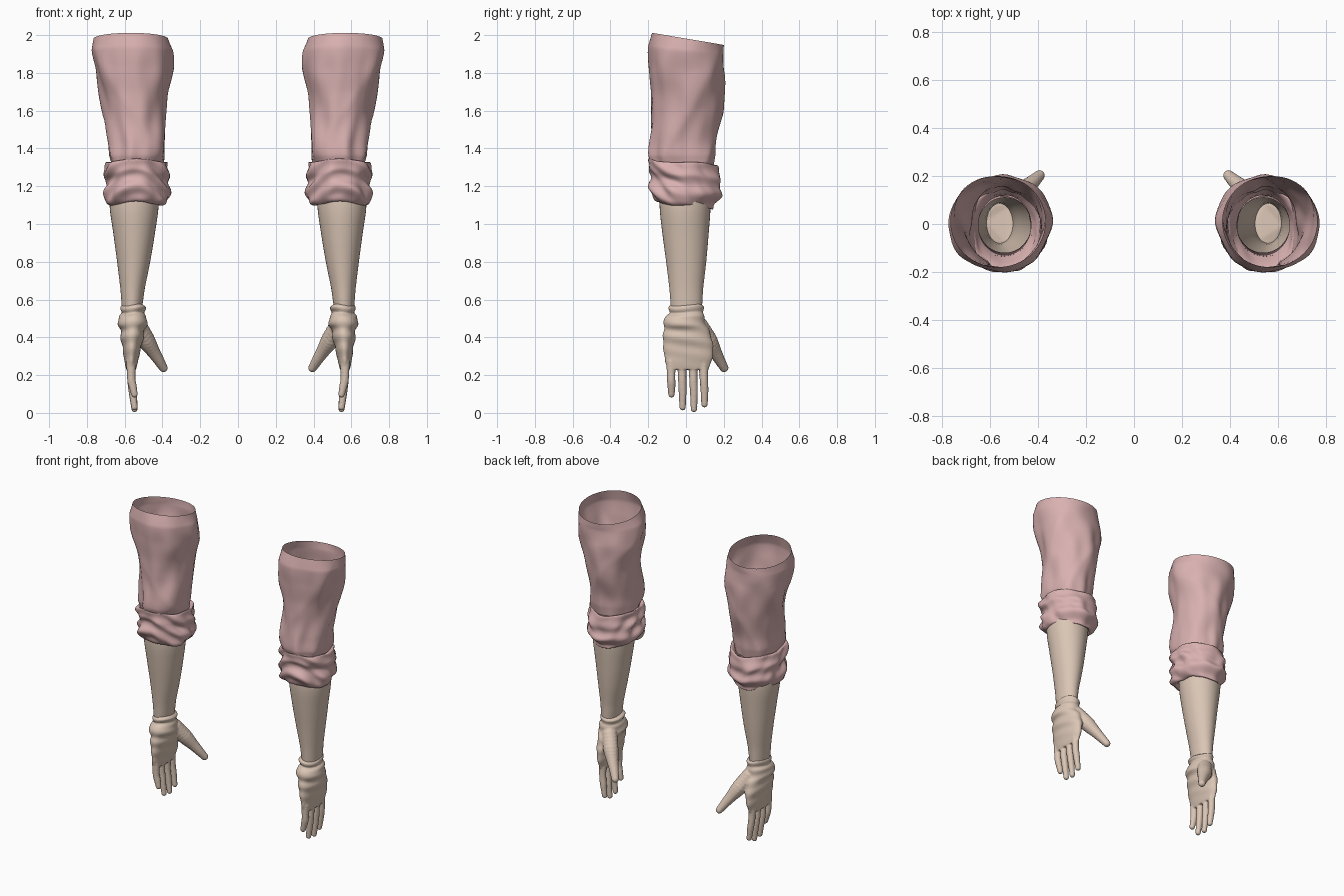
import bpy, bmesh, math
from mathutils import Vector, noise

if "Cube" in bpy.data.objects:
    bpy.data.objects.remove(bpy.data.objects["Cube"], do_unlink=True)


def material(name, rgb):
    mat = bpy.data.materials.new(name)
    mat.use_nodes = True
    mat.diffuse_color = (*rgb, 1)
    mat.node_tree.nodes["Principled BSDF"].inputs["Base Color"].default_value = (*rgb, 1)
    return mat


PINK = material("dusty pink cloth", (0.70, 0.44, 0.44))
SKIN = material("beige skin", (0.70, 0.56, 0.46))


def spline(rows, t):
    """Smooth curve through a list of equally long rows, t from 0 to 1."""
    last = len(rows) - 1
    i = min(int(t * last), last - 1)
    f = t * last - i
    p0, p1, p2, p3 = (rows[min(max(i + k, 0), last)] for k in (-1, 0, 1, 2))
    return [b + f * (c - a + f * (2 * a - 5 * b + 4 * c - d + f * (3 * (b - c) + d - a))) / 2
            if 0 < i < last - 1 else b + f * (c - b)
            for a, b, c, d in zip(p0, p1, p2, p3)]


def loft(bm, side, rows, steps, sides, bend=None, caps=False):
    """Tube through rows of (z, x min, x max, y min, y max), from top to bottom."""
    rings = []
    for s in range(steps + 1):
        z, xa, xb, ya, yb = spline(rows, s / steps)
        ring = []
        for k in range(sides):
            a = math.tau * k / sides
            swell, lift = bend(a, z, s / steps) if bend else (0, 0)
            x = (xa + xb) / 2 + ((xb - xa) / 2 + swell) * math.cos(a)
            y = (ya + yb) / 2 + ((yb - ya) / 2 + swell) * math.sin(a)
            ring.append(bm.verts.new((side * x, y, z + lift)))
        rings.append(ring)
    faces = []
    for upper, lower in zip(rings, rings[1:]):
        for k in range(sides):
            n = (k + 1) % sides
            faces.append(bm.faces.new((upper[k], lower[k], lower[n], upper[n])))
    if caps:
        faces += [bm.faces.new(rings[0]), bm.faces.new(rings[-1][::-1])]
    if side < 0:
        bmesh.ops.reverse_faces(bm, faces=faces)


def beads(bm, side, path, count=16):
    """Tapered digit: a dense string of spheres along rows of (x, y, z, radius)."""
    for i in range(count + 1):
        x, y, z, r = spline(path, i / count)
        ball = bmesh.ops.create_icosphere(bm, subdivisions=2, radius=r)
        bmesh.ops.translate(bm, verts=ball["verts"], vec=(side * x, y, z))


def finish(bm, name, mat, angle=50):
    mesh = bpy.data.meshes.new(name)
    bm.to_mesh(mesh)
    bm.free()
    mesh.materials.append(mat)
    obj = bpy.data.objects.new(name, mesh)
    bpy.context.collection.objects.link(obj)
    bpy.ops.object.select_all(action="DESELECT")
    obj.select_set(True)
    bpy.context.view_layer.objects.active = obj
    bpy.ops.object.shade_smooth_by_angle(angle=math.radians(angle))
    return obj


SLEEVE = [(1.98, .37, .765, -.18, .2), (1.92, .35, .775, -.2, .2),
          (1.8, .35, .755, -.2, .21), (1.68, .365, .73, -.18, .2),
          (1.56, .375, .71, -.18, .185), (1.44, .385, .69, -.195, .165),
          (1.36, .395, .685, -.2, .16), (1.3, .41, .67, -.18, .15)]
CUFF = [(1.25, .43, .65, -.13, .12), (1.31, .4, .67, -.17, .15),
        (1.325, .375, .70, -.19, .165), (1.27, .37, .71, -.195, .18),
        (1.23, .375, .70, -.185, .18), (1.18, .365, .71, -.19, .175),
        (1.12, .37, .70, -.18, .15), (1.1, .41, .67, -.15, .13),
        (1.15, .43, .66, -.13, .115), (1.25, .43, .65, -.12, .11)]
FOREARM = [(1.27, .42, .675, -.135, .125), (1.1, .42, .68, -.14, .13),
           (.95, .44, .66, -.125, .12), (.8, .465, .64, -.105, .107),
           (.65, .495, .622, -.087, .09), (.56, .507, .615, -.08, .085)]
PALM = [(.572, .505, .617, -.082, .087), (.56, .485, .623, -.092, .097),
        (.545, .49, .62, -.09, .095), (.53, .5, .612, -.087, .09),
        (.51, .485, .632, -.11, .095), (.47, .48, .635, -.118, .105),
        (.44, .495, .622, -.118, .12), (.4, .5, .622, -.122, .135),
        (.34, .515, .61, -.12, .145), (.28, .527, .603, -.112, .138),
        (.23, .54, .592, -.1, .12)]
# Each finger: y at the knuckle, y at the tip, tip height
FINGERS = [(-.08, -.077, .08), (-.022, -.018, .012), (.036, .042, .003), (.092, .098, .028)]
THUMB = [(.53, .07, .46, .05), (.49, .115, .39, .05), (.452, .15, .33, .038),
         (.42, .178, .28, .03), (.395, .202, .238, .024)]


def sleeve_folds(a, z, t):
    # Slanted creases deepen toward the cuff, the top rim tilts back
    depth = .008 + .012 * t
    phase = 1.5 * a - 6 * z
    ridge = .5 - abs(math.sin(phase + .8 * math.sin(a)))
    lump = noise.noise(Vector((2 * math.cos(a), 2 * math.sin(a), 5 * z)))
    fade = min(1, t * 4)
    return fade * (depth * ridge + .018 * lump), -.032 * math.sin(a) * max(0, 1 - 3 * t)


def cuff_folds(a, z, t):
    # Rolled cloth sags unevenly in narrow, nearly level wrinkles
    spot = Vector((2 * math.cos(a), 2 * math.sin(a), 14 * z + 2 * math.sin(a)))
    shown = math.sin(math.pi * t)
    wave = math.sin(70 * z + 3 * math.sin(a) + 2 * math.cos(2 * a))
    lift = -.022 * math.sin(a) + .01 * math.sin(3 * a)
    return shown * (.024 * noise.noise(spot) + .006 * wave), lift * shown


def palm_wrinkles(a, z, t):
    # Soft creases around the glove wrist and the back of the hand
    wave = math.sin(85 * z + 2 * math.sin(a))
    return .0035 * wave * math.sin(math.pi * t), .006 * math.sin(2 * a) * (1 - t)


for side, label in ((1, "left"), (-1, "right")):
    # Sleeve, open at the top
    bm = bmesh.new()
    loft(bm, side, SLEEVE, 56, 64, sleeve_folds)
    finish(bm, label + "_sleeve", PINK)

    # Rolled cuff, turned back inside
    bm = bmesh.new()
    loft(bm, side, CUFF, 54, 64, cuff_folds)
    finish(bm, label + "_rolled_cuff", PINK)

    # Forearm tube
    bm = bmesh.new()
    loft(bm, side, FOREARM, 20, 40)
    finish(bm, label + "_forearm", SKIN)

    # Gloved hand: palm, fingers and thumb fused into one skin
    bm = bmesh.new()
    loft(bm, side, PALM, 40, 48, palm_wrinkles, caps=True)
    for y, tip_y, tip in FINGERS:
        beads(bm, side, [(.567, y, .27, .026), (.565, (y + tip_y) / 2, .18, .0235),
                         (.557, tip_y, .1 + tip / 2, .022), (.548, tip_y, tip + .018, .018)])
    beads(bm, side, THUMB)
    hand = finish(bm, label + "_hand", SKIN, 180)
    fuse = hand.modifiers.new("fuse", "REMESH")
    fuse.mode = "VOXEL"
    fuse.voxel_size = .005
    fuse.use_smooth_shade = True
    soften = hand.modifiers.new("soften", "SMOOTH")
    soften.factor = .5
    soften.iterations = 5
